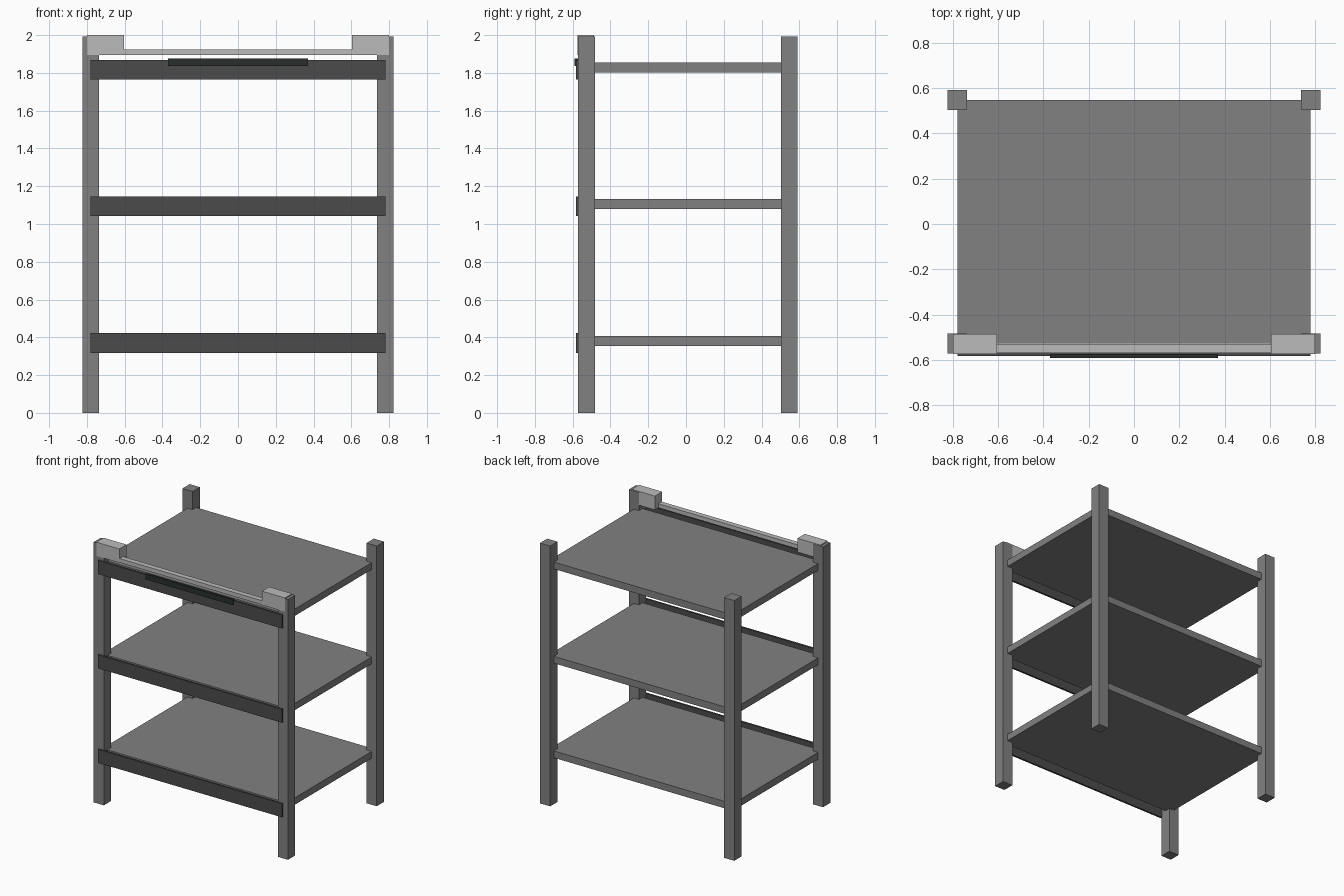
import bpy
import bmesh
from mathutils import Vector

if "Cube" in bpy.data.objects:
    bpy.data.objects.remove(bpy.data.objects["Cube"])


def material(name, r, g, b):
    m = bpy.data.materials.new(name)
    m.diffuse_color = (r, g, b, 1)
    m.use_nodes = True
    m.node_tree.nodes["Principled BSDF"].inputs["Base Color"].default_value = m.diffuse_color
    return m


FRAME = material("frame_grey", 0.22, 0.22, 0.22)
DARK = material("dark_grey", 0.07, 0.07, 0.07)
BLACK = material("near_black", 0.022, 0.028, 0.025)
LIGHT = material("light_grey", 0.5, 0.5, 0.5)


def box(name, x, y, z, mat):
    """Box from (min, max) ranges on each axis."""
    lo, hi = Vector((x[0], y[0], z[0])), Vector((x[1], y[1], z[1]))
    bm = bmesh.new()
    bmesh.ops.create_cube(bm, size=1)
    bmesh.ops.scale(bm, vec=hi - lo, verts=bm.verts)
    mesh = bpy.data.meshes.new(name)
    bm.to_mesh(mesh)
    bm.free()
    mesh.materials.append(mat)
    obj = bpy.data.objects.new(name, mesh)
    obj.location = (lo + hi) / 2
    bpy.context.collection.objects.link(obj)
    return obj


# Corner posts and the light end blocks on the front pair
for side, s in (("left", -1), ("right", 1)):
    post_x = sorted((s * 0.737, s * 0.823))
    box(f"front_post_{side}", post_x, (-0.571, -0.483), (0, 1.993), FRAME)
    box(f"back_post_{side}", post_x, (0.503, 0.591), (0, 1.993), FRAME)
    box(f"end_block_{side}", sorted((s * 0.604, s * 0.799)),
        (-0.574, -0.486), (1.894, 2.0), LIGHT)

# Three shelves, each with a front rail
for i, z in enumerate((0.355, 1.079, 1.801)):
    box(f"shelf_{i + 1}", (-0.78, 0.78), (-0.527, 0.547), (z, z + 0.053), FRAME)
    box(f"front_rail_{i + 1}", (-0.78, 0.78), (-0.582, -0.567),
        (z - 0.037, z + 0.067), DARK)

# Light bar between the end blocks
box("top_bar", (-0.606, 0.606), (-0.57, -0.529), (1.894, 1.925), LIGHT)

# Dark strip on the top rail
box("front_strip", (-0.37, 0.37), (-0.591, -0.573), (1.836, 1.877), BLACK)
